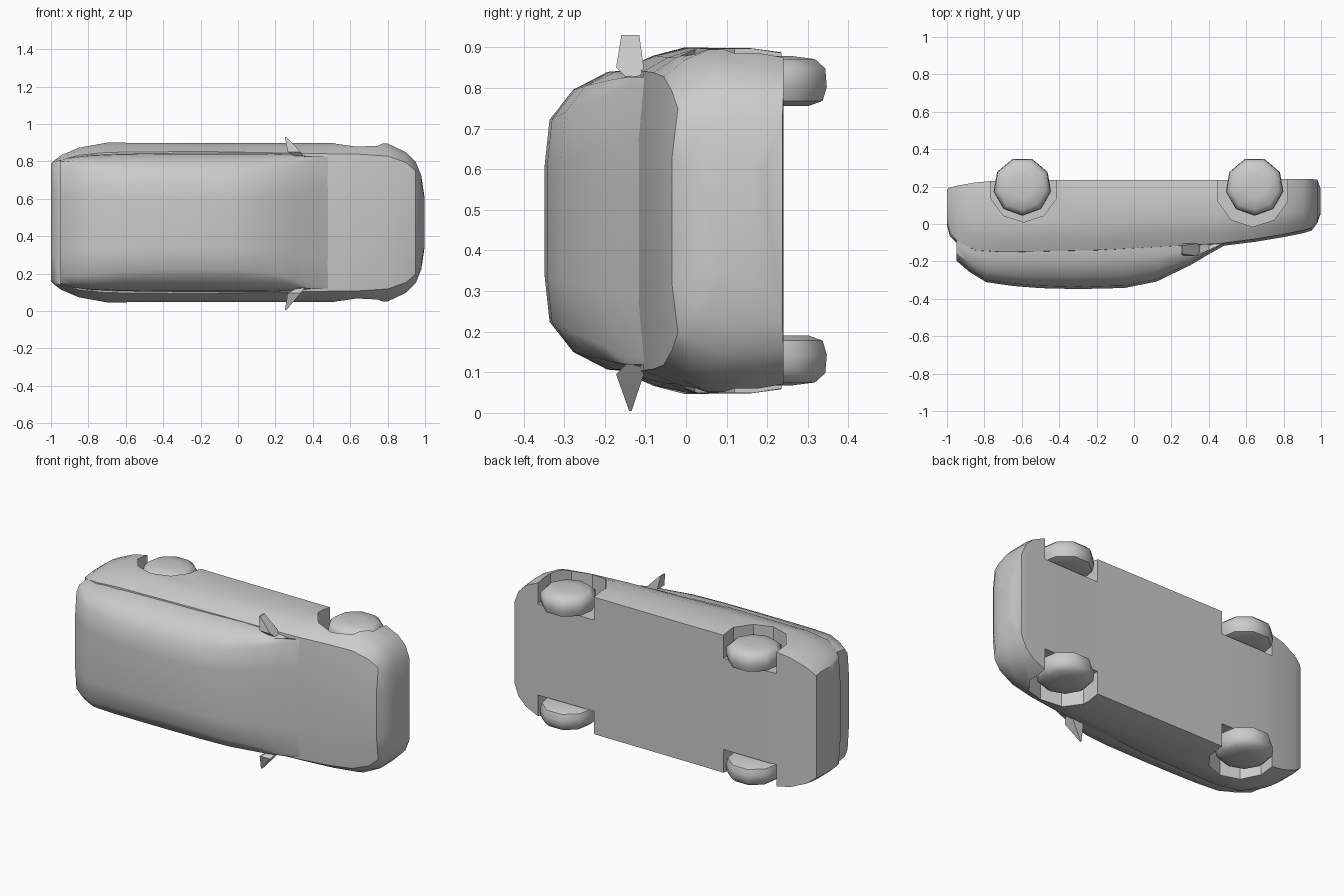
import bpy, bmesh
from math import cos, sin, tau, radians

if "Cube" in bpy.data.objects:
    bpy.data.objects.remove(bpy.data.objects["Cube"])

MID = 0.473  # car lies on its side: length on x, car-up is -y, width on z


def place(x, h, w):
    return (x, -h, MID + w)


def make(name, rings, smooth=35):
    """Skin a row of closed rings and cap both ends."""
    bm = bmesh.new()
    rows = [[bm.verts.new(place(*p)) for p in ring] for ring in rings]
    n = len(rows[0])
    for a, b in zip(rows, rows[1:]):
        for i in range(n):
            j = (i + 1) % n
            bm.faces.new((a[i], a[j], b[j], b[i]))
    bm.faces.new(rows[0])
    bm.faces.new(rows[-1])
    bmesh.ops.recalc_face_normals(bm, faces=bm.faces)
    mesh = bpy.data.meshes.new(name)
    bm.to_mesh(mesh)
    bm.free()
    ob = bpy.data.objects.new(name, mesh)
    bpy.context.collection.objects.link(ob)
    bpy.ops.object.select_all(action='DESELECT')
    ob.select_set(True)
    bpy.context.view_layer.objects.active = ob
    if smooth:
        bpy.ops.object.shade_smooth_by_angle(angle=radians(smooth))
    return ob


def section(x, half):
    """Mirror half a cross-section (bottom to top) across the car's width."""
    return [(x, h, w) for w, h in half] + [(x, h, -w) for w, h in reversed(half)]


def disc(x, h, r, w, n, turn=0.0):
    return [(x + r * cos(tau * (i + turn) / n), h + r * sin(tau * (i + turn) / n), w)
            for i in range(n)]


# Lower body: x, bottom, top, widest half width, top half width
lower = [(-1.0, -0.185, 0.0, 0.315, 0.30),
         (-0.985, -0.195, 0.06, 0.33, 0.32),
         (-0.945, -0.205, 0.10, 0.36, 0.335),
         (-0.85, -0.222, 0.15, 0.40, 0.36),
         (-0.70, -0.235, 0.16, 0.427, 0.375),
         (-0.20, -0.235, 0.15, 0.424, 0.38),
         (0.45, -0.235, 0.115, 0.424, 0.368),
         (0.65, -0.238, 0.09, 0.426, 0.365),
         (0.80, -0.24, 0.065, 0.422, 0.355),
         (0.90, -0.24, 0.045, 0.375, 0.32),
         (0.95, -0.24, 0.03, 0.325, 0.275),
         (0.98, -0.237, -0.01, 0.25, 0.22),
         (0.998, -0.19, -0.06, 0.13, 0.12)]
rings = []
for x, lo, hi, w, wt in lower:
    rise = hi - lo
    rings.append(section(x, [(w * 0.975, lo), (w, lo + rise * 0.2),
                             (w, lo + rise * 0.6), (w * 0.6 + wt * 0.4, lo + rise * 0.8),
                             (wt, hi - 0.01), (wt * 0.55, hi + 0.005)]))
body = make("car_body", rings, 0)

# Wheel arches cut into both sides
for x, h, r in ((-0.59, -0.195, 0.185), (0.635, -0.18, 0.195)):
    for s in (-1, 1):
        cutter = make("arch_cutter", [disc(x, h, r, s * w, 10, 0.5) for w in (0.275, 0.5)], 0)
        cutter.hide_render = True
        bpy.context.view_layer.objects.active = body
        mod = body.modifiers.new("arch", 'BOOLEAN')
        mod.operation = 'DIFFERENCE'
        mod.solver = 'EXACT'
        mod.object = cutter
        bpy.ops.object.modifier_apply(modifier=mod.name)
        bpy.data.objects.remove(cutter)
bpy.ops.object.select_all(action='DESELECT')
body.select_set(True)
bpy.context.view_layer.objects.active = body
bpy.ops.object.shade_smooth_by_angle(angle=radians(35))

# Cabin with windscreen, roof and tailgate: x, base, base width, roof, roof width
cabin = [(-0.95, 0.08, 0.335, 0.19, 0.29),
         (-0.88, 0.10, 0.352, 0.25, 0.285),
         (-0.79, 0.12, 0.362, 0.305, 0.28),
         (-0.65, 0.13, 0.368, 0.325, 0.265),
         (-0.50, 0.13, 0.37, 0.337, 0.255),
         (-0.30, 0.13, 0.372, 0.342, 0.248),
         (-0.05, 0.125, 0.372, 0.336, 0.25),
         (0.12, 0.12, 0.372, 0.302, 0.268),
         (0.30, 0.11, 0.365, 0.215, 0.305),
         (0.40, 0.10, 0.355, 0.156, 0.33),
         (0.485, 0.08, 0.345, 0.108, 0.338)]
rings = []
for x, lo, w, hi, wt in cabin:
    rings.append(section(x, [(w, lo), (w * 0.985, lo + (hi - lo) * 0.3),
                             ((w + wt) / 2 + 0.012, lo + (hi - lo) * 0.7),
                             (wt, hi - 0.006), (wt * 0.55, hi + 0.006)]))
make("cabin", rings)

# Barrel-shaped wheels
for end, x in (("rear", -0.597), ("front", 0.645)):
    for side, s in (("left", 1), ("right", -1)):
        shape = ((0.283, 0.11), (0.295, 0.145), (0.33, 0.156),
                 (0.375, 0.152), (0.398, 0.125), (0.406, 0.06))
        make(f"{end}_wheel_{side}", [disc(x, -0.2, r, s * w, 9, 0.25) for w, r in shape], 50)

# Side mirrors: a swept-back block on one side, a pointed one on the other
for side, s, tip, size in (("left", 1, 0.457, 0.022), ("right", -1, -0.468, 0.003)):
    def slab(x, h, w, dx, dh):
        return [(x - dx, h - dh, w), (x + dx, h - dh, w),
                (x + dx, h + dh, w), (x - dx, h + dh, w)]
    make(f"mirror_{side}", [slab(0.335, 0.125, s * 0.35, 0.02, 0.02),
                            slab(0.30, 0.138, s * 0.378, 0.035, 0.034),
                            slab(0.255, 0.137, tip, 0.004, size)], 30)
